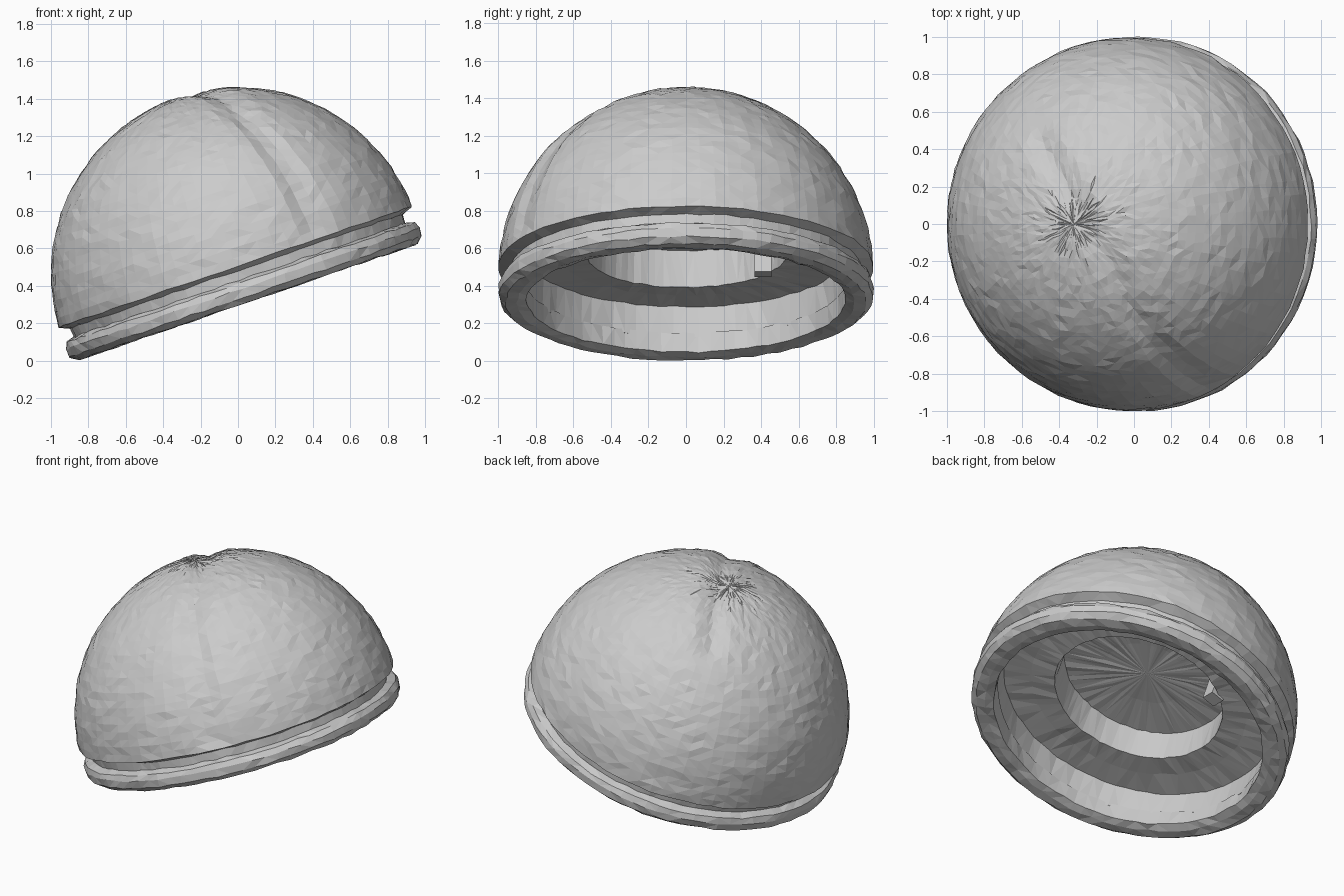
import bpy, bmesh, math, random
from mathutils import Vector, Matrix

if "Cube" in bpy.data.objects:
    bpy.data.objects.remove(bpy.data.objects["Cube"])

random.seed(4)
SEG = 80
# Tilted frame: sphere centre at z = 0.46, axis leaning towards -x
TILT = Matrix.Rotation(math.radians(-18.9), 4, 'Y')
PLACE = Matrix.Translation((0, 0, 0.46)) @ TILT


def lathe(name, profile, closed=False, jitter=0.004):
    """Spin (radius, height) points about the local axis; radius 0 makes a pole."""
    bm = bmesh.new()
    rings = []
    for r, h in profile:
        n = 1 if r == 0 else SEG
        ring = []
        for i in range(n):
            a = 2 * math.pi * i / SEG
            p = Vector((r * math.cos(a), r * math.sin(a), h))
            p += Vector([random.uniform(-jitter, jitter) for _ in range(3)])
            ring.append(bm.verts.new(p))
        rings.append(ring)
    pairs = list(zip(rings, rings[1:]))
    if closed:
        pairs.append((rings[-1], rings[0]))
    for lo, hi in pairs:
        for i in range(SEG):
            j = (i + 1) % SEG
            if len(lo) == 1:
                bm.faces.new((lo[0], hi[i], hi[j]))
            elif len(hi) == 1:
                bm.faces.new((lo[i], hi[0], lo[j]))
            else:
                bm.faces.new((lo[i], hi[i], hi[j], lo[j]))
    return finish(name, bm)


def finish(name, bm):
    bmesh.ops.recalc_face_normals(bm, faces=bm.faces)
    bmesh.ops.triangulate(bm, faces=bm.faces)
    mesh = bpy.data.meshes.new(name)
    bm.to_mesh(mesh)
    bm.free()
    ob = bpy.data.objects.new(name, mesh)
    bpy.context.collection.objects.link(ob)
    mesh.transform(PLACE)
    return ob


# Dome with neck groove, stepped shelf and inner recess underneath
profile = [(0, 1)]
STEPS = 32
for i in range(1, STEPS + 1):
    t = math.radians(87.5) * i / STEPS
    profile.append((math.sin(t), math.cos(t)))
profile += [(0.94, 0.02), (0.935, -0.06), (0.855, -0.06), (0.85, 0.11),
            (0.68, 0.115), (0.53, 0.11), (0.52, 0.31), (0.26, 0.315), (0, 0.315)]
dome = lathe("dome", profile)

# Shallow crease running over the dome, given as points in plan view
path = [(-0.5, 0.45), (-0.3, 0.1), (-0.1, -0.25), (0.0, -0.5), (0.15, -0.67), (0.4, -0.87)]
centre = Vector((0, 0, 0.46))
crease = [Vector((x, y, math.sqrt(max(0, 1 - x * x - y * y)))) for x, y in path]


def crease_distance(d):
    best = 9
    for a, b in zip(crease, crease[1:]):
        ab = b - a
        t = min(1, max(0, (d - a).dot(ab) / ab.length_squared))
        best = min(best, (d - (a + ab * t).normalized()).length)
    return best


for v in dome.data.vertices:
    d = v.co - centre
    if d.length > 0.97:
        k = max(0, 1 - crease_distance(d.normalized()) / 0.1)
        v.co = centre + d * (1 - 0.03 * k)

# Rounded band around the opening
lathe("rim_band", [(0.85, -0.145), (0.90, -0.156), (0.96, -0.155), (0.995, -0.125),
                   (1.0, -0.08), (0.985, -0.045), (0.94, -0.03), (0.85, -0.04)],
      closed=True, jitter=0.005)

# Small tab standing in the recess
bm = bmesh.new()
bmesh.ops.create_cube(bm, size=1, matrix=Matrix.Translation((-0.27, 0.41, 0.21))
                      @ Matrix.Diagonal((0.09, 0.09, 0.23, 1)))
finish("recess_tab", bm)
